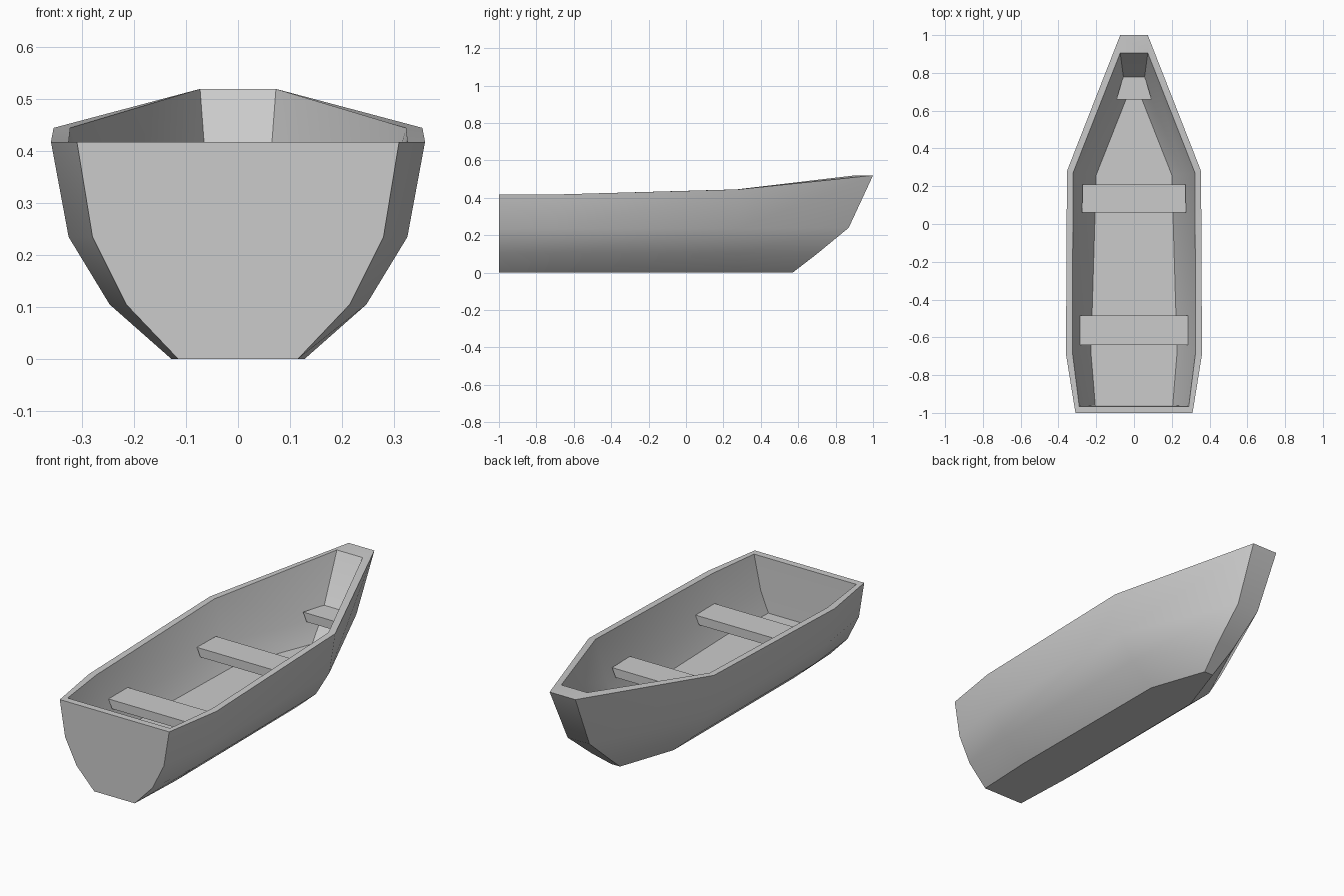
import bpy, bmesh, math

if "Cube" in bpy.data.objects:
    bpy.data.objects.remove(bpy.data.objects["Cube"])

# Half sections (x, y, z) per station, keel -> gunwale
OUTER = [
    [(.115, -1, 0), (.215, -1, .105), (.28, -1, .235), (.31, -1, .418)],
    [(.128, -.69, 0), (.247, -.69, .105), (.326, -.69, .235), (.36, -.69, .418)],
    [(.125, .28, 0), (.245, .28, .105), (.322, .28, .235), (.355, .28, .445)],
    [(.025, .57, 0), (.048, .70, .10), (.062, .87, .24), (.073, 1, .52)],
]
# Inner half sections, floor -> gunwale
INNER = [
    [(.205, -.96, .14), (.25, -.963, .24), (.29, -.965, .418)],
    [(.228, -.68, .14), (.272, -.68, .24), (.326, -.68, .418)],
    [(.20, .26, .14), (.262, .265, .24), (.323, .27, .445)],
    [(.042, .66, .14), (.052, .75, .24), (.073, .905, .52)],
]


def finish(name, bm):
    bmesh.ops.recalc_face_normals(bm, faces=bm.faces)
    mesh = bpy.data.meshes.new(name)
    bm.to_mesh(mesh)
    bm.free()
    obj = bpy.data.objects.new(name, mesh)
    bpy.context.collection.objects.link(obj)
    return obj


def shell(bm, stations):
    """Loft mirrored U sections, close both ends, return the rim loop."""
    rows = []
    for s in stations:
        left = [bm.verts.new((-x, y, z)) for x, y, z in reversed(s)]
        rows.append(left + [bm.verts.new(p) for p in s])
    n = len(rows[0])
    for a, b in zip(rows, rows[1:]):
        for i in range(n - 1):
            bm.faces.new((a[i], a[i + 1], b[i + 1], b[i]))
    for r in (rows[0], rows[-1]):
        for i in range(n // 2 - 1):
            bm.faces.new((r[i], r[i + 1], r[n - 2 - i], r[n - 1 - i]))
    return [r[0] for r in rows] + [r[-1] for r in reversed(rows)]


# Hull: outer and inner skins joined by a flat gunwale
bm = bmesh.new()
rim_out, rim_in = shell(bm, OUTER), shell(bm, INNER)
for i in range(len(rim_out)):
    j = (i + 1) % len(rim_out)
    bm.faces.new((rim_out[i], rim_out[j], rim_in[j], rim_in[i]))
hull = finish("hull", bm)
bpy.context.view_layer.objects.active = hull
hull.select_set(True)
bpy.ops.object.shade_smooth_by_angle(angle=math.radians(30))
hull.select_set(False)


# Seats: planks tapered underneath to follow the hull sides
def seat(name, y0, y1, w0, w1, top=.29, thick=.045, taper=.02):
    bm = bmesh.new()
    rings = []
    for z, t in ((top, 0), (top - thick, taper)):
        rings.append([bm.verts.new(p) for p in (
            (-w0 + t, y0, z), (w0 - t, y0, z), (w1 - t, y1, z), (-w1 + t, y1, z))])
    for r in rings:
        bm.faces.new(r)
    for i in range(4):
        j = (i + 1) % 4
        bm.faces.new((rings[0][i], rings[0][j], rings[1][j], rings[1][i]))
    finish(name, bm)


seat("rear_seat", -.64, -.485, .286, .286)
seat("middle_seat", .06, .21, .275, .272)
seat("bow_seat", .66, .78, .093, .057)
